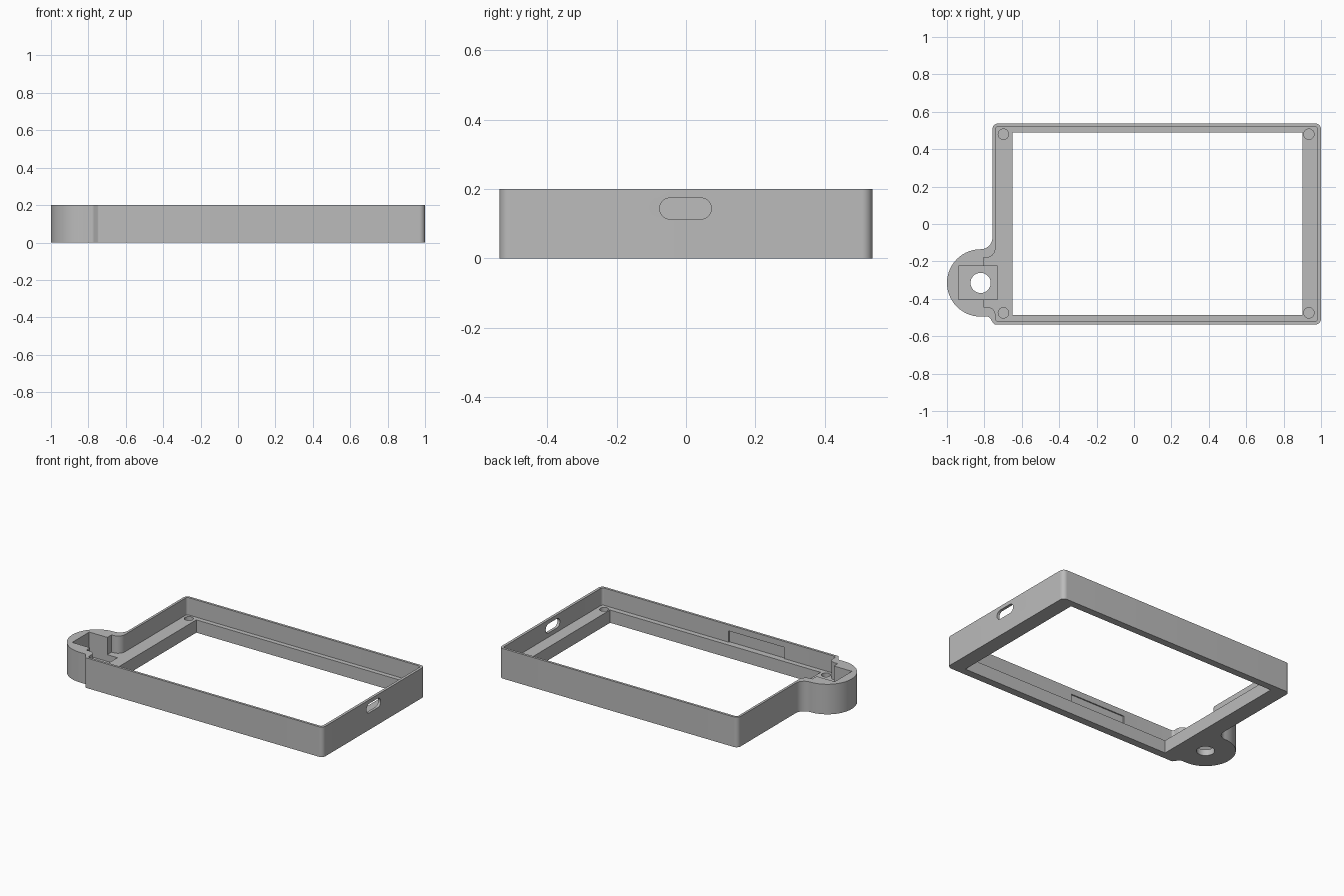
import bpy, bmesh, math
from mathutils import Vector

if "Cube" in bpy.data.objects:
    bpy.data.objects.remove(bpy.data.objects["Cube"])

gray = bpy.data.materials.new("plain gray")
gray.diffuse_color = (0.5, 0.5, 0.5, 1)
gray.use_nodes = True
gray.node_tree.nodes["Principled BSDF"].inputs["Base Color"].default_value = gray.diffuse_color


def fillet(corners, steps=10):
    """Round each (x, y, radius) corner of a closed outline."""
    pts = []
    n = len(corners)
    for i, (x, y, r) in enumerate(corners):
        p = Vector((x, y))
        a = (Vector(corners[i - 1][:2]) - p).normalized()
        b = (Vector(corners[(i + 1) % n][:2]) - p).normalized()
        if r == 0:
            pts.append(p)
            continue
        half = a.angle(b) / 2
        c = p + (a + b).normalized() * r / math.sin(half)
        start = p + a * r / math.tan(half) - c
        end = p + b * r / math.tan(half) - c
        sweep = start.angle_signed(end)
        a0 = math.atan2(start.y, start.x)
        for k in range(steps + 1):
            t = a0 - sweep * k / steps
            pts.append(c + Vector((math.cos(t), math.sin(t))) * r)
    return [p for i, p in enumerate(pts) if (p - pts[i - 1]).length > 1e-4]


def prism(name, pts, lo, hi, axis="z"):
    """Extrude an outline along z, or along x with the outline in y, z."""
    def place(p, h):
        return (p[0], p[1], h) if axis == "z" else (h, p[0], p[1])
    bm = bmesh.new()
    bottom = [bm.verts.new(place(p, lo)) for p in pts]
    top = [bm.verts.new(place(p, hi)) for p in pts]
    bm.faces.new(bottom[::-1])
    bm.faces.new(top)
    for i in range(len(pts)):
        bm.faces.new((bottom[i - 1], bottom[i], top[i], top[i - 1]))
    bmesh.ops.recalc_face_normals(bm, faces=bm.faces)
    mesh = bpy.data.meshes.new(name)
    bm.to_mesh(mesh)
    bm.free()
    mesh.materials.append(gray)
    ob = bpy.data.objects.new(name, mesh)
    bpy.context.collection.objects.link(ob)
    return ob


def rect(x0, x1, y0, y1):
    return [(x0, y0), (x1, y0), (x1, y1), (x0, y1)]


def circle(x, y, r, n=32):
    return [(x + r * math.cos(i * math.tau / n), y + r * math.sin(i * math.tau / n))
            for i in range(n)]


LEDGE = 0.085
HEIGHT = 0.2
ABOVE = 0.3

# Outer shell with the round side tab
frame = prism("case_frame", fillet([
    (1, -0.537, 0.03), (1, 0.537, 0.03), (-0.757, 0.537, 0.03),
    (-0.757, -0.135, 0.0625), (-1, -0.135, 0.18), (-1, -0.495, 0.18),
    (-0.775, -0.495, 0.022), (-0.748, -0.537, 0.015)], 14), 0, HEIGHT)

# Cavity above the ledge, reaching a little into the tab
cutters = [prism("cavity_cutter", fillet([
    (0.982, -0.521, 0.015), (0.982, 0.521, 0.015), (-0.741, 0.521, 0.015),
    (-0.741, -0.18, 0.05), (-0.805, -0.18, 0), (-0.805, -0.445, 0),
    (-0.741, -0.445, 0.04), (-0.741, -0.521, 0.015)]), LEDGE, ABOVE)]

# Screen window
cutters.append(prism("window_cutter", rect(-0.65, 0.9, -0.487, 0.49), -0.1, ABOVE))

# Square pocket and round hole in the tab
cutters.append(prism("pocket_cutter", rect(-0.938, -0.73, -0.405, -0.225), 0.04, ABOVE))
cutters.append(prism("tab_hole_cutter", circle(-0.82, -0.315, 0.054), -0.1, ABOVE))

# Blind corner screw holes
for x in (-0.698, 0.935):
    for y in (-0.475, 0.48):
        cutters.append(prism("screw_hole_cutter", circle(x, y, 0.028, 24), 0.03, 0.12))

# Cable slot through the right wall
cutters.append(prism("cable_slot_cutter", fillet([
    (-0.076, 0.113, 0.0305), (0.073, 0.113, 0.0305),
    (0.073, 0.174, 0.0305), (-0.076, 0.174, 0.0305)]), 0.95, 1.1, "x"))

# Shallow recess inside the front wall
cutters.append(prism("wall_recess_cutter", rect(-0.36, 0.05, -0.529, -0.51), LEDGE, 0.16))

bpy.context.view_layer.objects.active = frame
frame.select_set(True)
for cutter in cutters:
    mod = frame.modifiers.new("cut", "BOOLEAN")
    mod.operation = "DIFFERENCE"
    mod.solver = "EXACT"
    mod.object = cutter
    bpy.ops.object.modifier_apply(modifier=mod.name)
    bpy.data.objects.remove(cutter)

bpy.ops.object.shade_smooth_by_angle(angle=math.radians(30))
